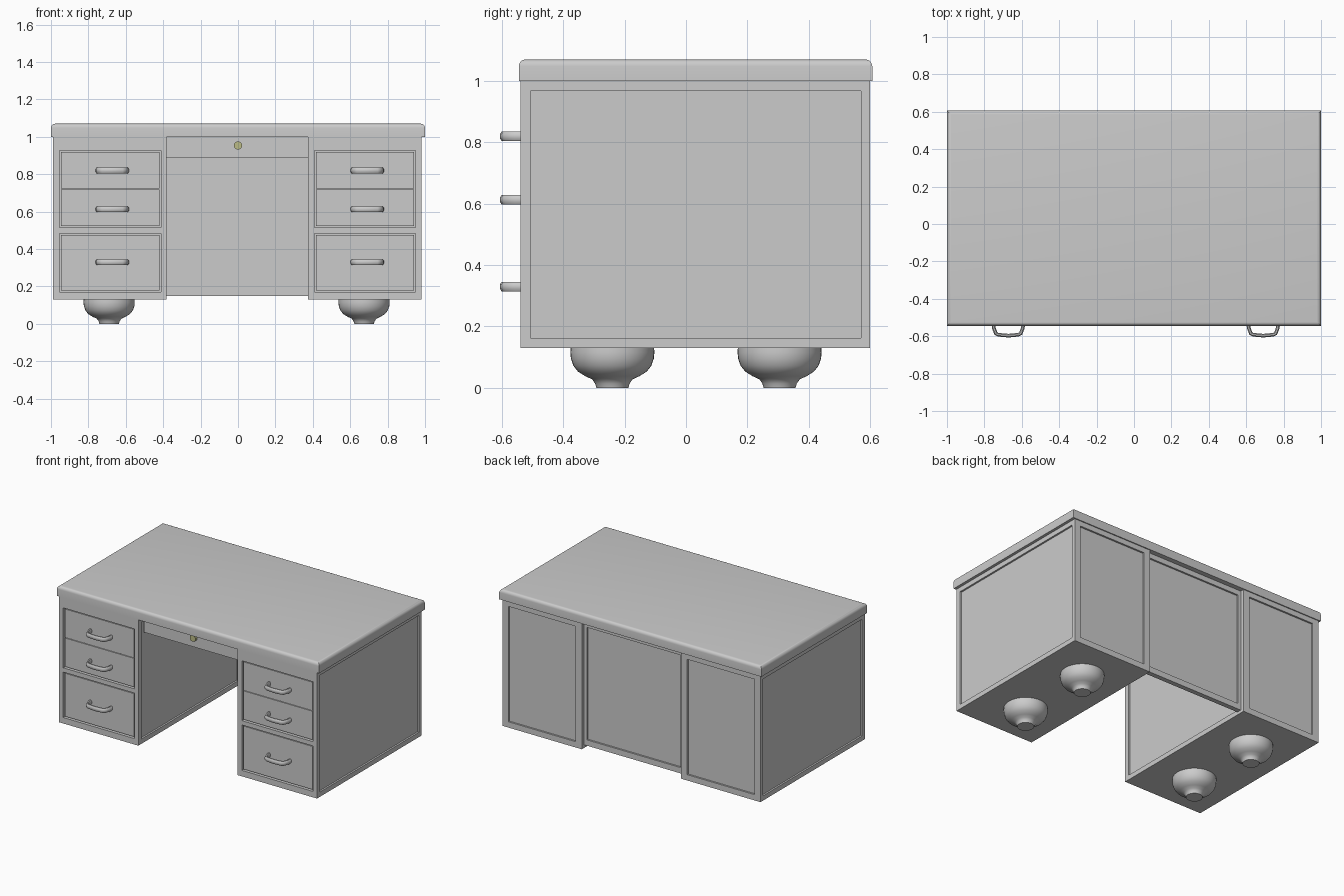
import bpy, bmesh, math
from mathutils import Vector, Matrix

if "Cube" in bpy.data.objects:
    bpy.data.objects.remove(bpy.data.objects["Cube"])

SHIFT = 1.363  # right pedestal is a copy of the left one


def finish(name, bm, smooth=False):
    bmesh.ops.recalc_face_normals(bm, faces=bm.faces)
    me = bpy.data.meshes.new(name)
    bm.to_mesh(me)
    bm.free()
    ob = bpy.data.objects.new(name, me)
    bpy.context.collection.objects.link(ob)
    if smooth:
        smooth_object(ob)
    return ob


def smooth_object(ob):
    bpy.ops.object.select_all(action='DESELECT')
    ob.select_set(True)
    bpy.context.view_layer.objects.active = ob
    bpy.ops.object.shade_smooth_by_angle(angle=math.radians(35))


def box_bm(lo, hi):
    lo, hi = Vector(lo), Vector(hi)
    bm = bmesh.new()
    bmesh.ops.create_cube(bm, size=1)
    for v in bm.verts:
        v.co = (lo + hi) / 2 + v.co * (hi - lo)
    bm.normal_update()
    return bm


def recess(bm, face, axis, a, z, depth):
    """Sink a rectangle (a range along axis, z range) into a vertical face."""
    bmesh.ops.inset_individual(bm, faces=[face], thickness=0.02)
    c = face.calc_center_median()
    for v in face.verts:
        v.co[axis] = a[v.co[axis] > c[axis]]
        v.co.z = z[v.co.z > c.z]
    face.normal_update()
    n = face.normal.copy()
    new = bmesh.ops.extrude_discrete_faces(bm, faces=[face])['faces'][0]
    bmesh.ops.translate(bm, verts=new.verts, vec=-n * depth)


def face_towards(bm, d):
    return next(f for f in bm.faces if f.normal.dot(Vector(d)) > 0.99)


# Desktop with rounded upper edges
bm = box_bm((-1, -0.545, 1.0), (1, 0.607, 1.07))
edges = [e for e in bm.edges if all(v.co.z > 1.05 for v in e.verts)]
bmesh.ops.bevel(bm, geom=edges, offset=0.022, segments=5, profile=0.5, affect='EDGES')
finish("desktop", bm, True)


def pedestal(side, dx):
    # Carcass with panelled sides and back, and two drawer openings
    x0, x1 = -0.988 + dx, -0.382 + dx
    bm = box_bm((x0, -0.54, 0.13), (x1, 0.60, 1.0))
    front = face_towards(bm, (0, -1, 0))
    right, left = face_towards(bm, (1, 0, 0)), face_towards(bm, (-1, 0, 0))
    back = face_towards(bm, (0, 1, 0))
    for f in (left, right):
        recess(bm, f, 1, (-0.506, 0.571), (0.163, 0.968), 0.012)
    recess(bm, back, 0, (x0 + 0.047, x1 - 0.047), (0.17, 0.965), 0.012)
    geom = [front] + list(front.edges) + list(front.verts)
    bmesh.ops.bisect_plane(bm, geom=geom, plane_co=(0, 0, 0.497), plane_no=(0, 0, 1))
    bm.normal_update()
    fronts = [f for f in bm.faces if f.normal.y < -0.99 and f.calc_center_median().y < -0.53]
    for f in fronts:
        z = (0.514, 0.927) if f.calc_center_median().z > 0.5 else (0.171, 0.484)
        recess(bm, f, 0, (x0 + 0.033, x1 - 0.031), z, 0.025)
    finish(side + "_pedestal", bm)

    # Drawers with bar handles
    rows = [("top", 0.723, 0.919, 0.82), ("middle", 0.522, 0.719, 0.613),
            ("bottom", 0.179, 0.476, 0.33)]
    for row, z0, z1, hz in rows:
        bm = box_bm((x0 + 0.041, -0.533, z0), (x1 - 0.039, -0.51, z1))
        finish(f"{side}_{row}_drawer", bm)
        handle(f"{side}_{row}_handle", -0.672 + dx, hz)

    # Bun feet
    for label, y in (("front", -0.24), ("back", 0.305)):
        foot(f"{side}_{label}_foot", -0.689 + dx, y)


def handle(name, x, z):
    path = [(-0.080, -0.528), (-0.078, -0.555), (-0.066, -0.586), (-0.054, -0.592),
            (0, -0.597), (0.054, -0.592), (0.066, -0.586), (0.078, -0.555), (0.080, -0.528)]
    # Eight-sided section, taller than deep, swept along the path
    bm = bmesh.new()
    rings = []
    for i, (px, py) in enumerate(path):
        p, q = path[max(i - 1, 0)], path[min(i + 1, len(path) - 1)]
        t = Vector((q[0] - p[0], q[1] - p[1])).normalized()
        ring = []
        for k in range(8):
            a = math.tau * (k + 0.5) / 8
            r = 0.0105 * math.cos(a)
            ring.append(bm.verts.new((x + px - t.y * r, py + t.x * r, z + 0.0165 * math.sin(a))))
        rings.append(ring)
    for r0, r1 in zip(rings, rings[1:]):
        for k in range(8):
            bm.faces.new((r0[k], r0[k - 1], r1[k - 1], r1[k]))
    bm.faces.new(rings[0])
    bm.faces.new(rings[-1])
    finish(name, bm, True)


def foot(name, x, y):
    profile = [(0.052, 0), (0.056, 0.014), (0.066, 0.028), (0.088, 0.038), (0.112, 0.053),
               (0.127, 0.072), (0.135, 0.095), (0.137, 0.115), (0.136, 0.132)]
    bm = bmesh.new()
    n = 40
    rings = [[bm.verts.new((x + r * math.cos(math.tau * k / n),
                            y + r * math.sin(math.tau * k / n), z)) for k in range(n)]
             for r, z in profile]
    for r0, r1 in zip(rings, rings[1:]):
        for k in range(n):
            bm.faces.new((r0[k - 1], r0[k], r1[k], r1[k - 1]))
    bm.faces.new(rings[0])
    bm.faces.new(rings[-1])
    finish(name, bm, True)


pedestal("left", 0)
pedestal("right", SHIFT)

# Back panel across the kneehole
bm = box_bm((-0.384, 0.54, 0.15), (0.378, 0.573, 1.0))
recess(bm, face_towards(bm, (0, 1, 0)), 0, (-0.36, 0.355), (0.19, 0.965), 0.012)
finish("back_panel", bm)

# Centre drawer with brass lock
finish("centre_drawer", box_bm((-0.384, -0.477, 0.888), (0.378, 0.10, 1.0)))
bm = bmesh.new()
bmesh.ops.create_cone(bm, cap_ends=True, segments=24, radius1=0.022, radius2=0.022, depth=0.024,
                      matrix=Matrix.Translation((0, -0.482, 0.954)) @ Matrix.Rotation(math.pi / 2, 4, 'X'))
lock = finish("lock", bm, True)
brass = bpy.data.materials.new("brass")
brass.diffuse_color = (0.50, 0.50, 0.24, 1)
brass.use_nodes = True
brass.node_tree.nodes["Principled BSDF"].inputs["Base Color"].default_value = brass.diffuse_color
lock.data.materials.append(brass)
